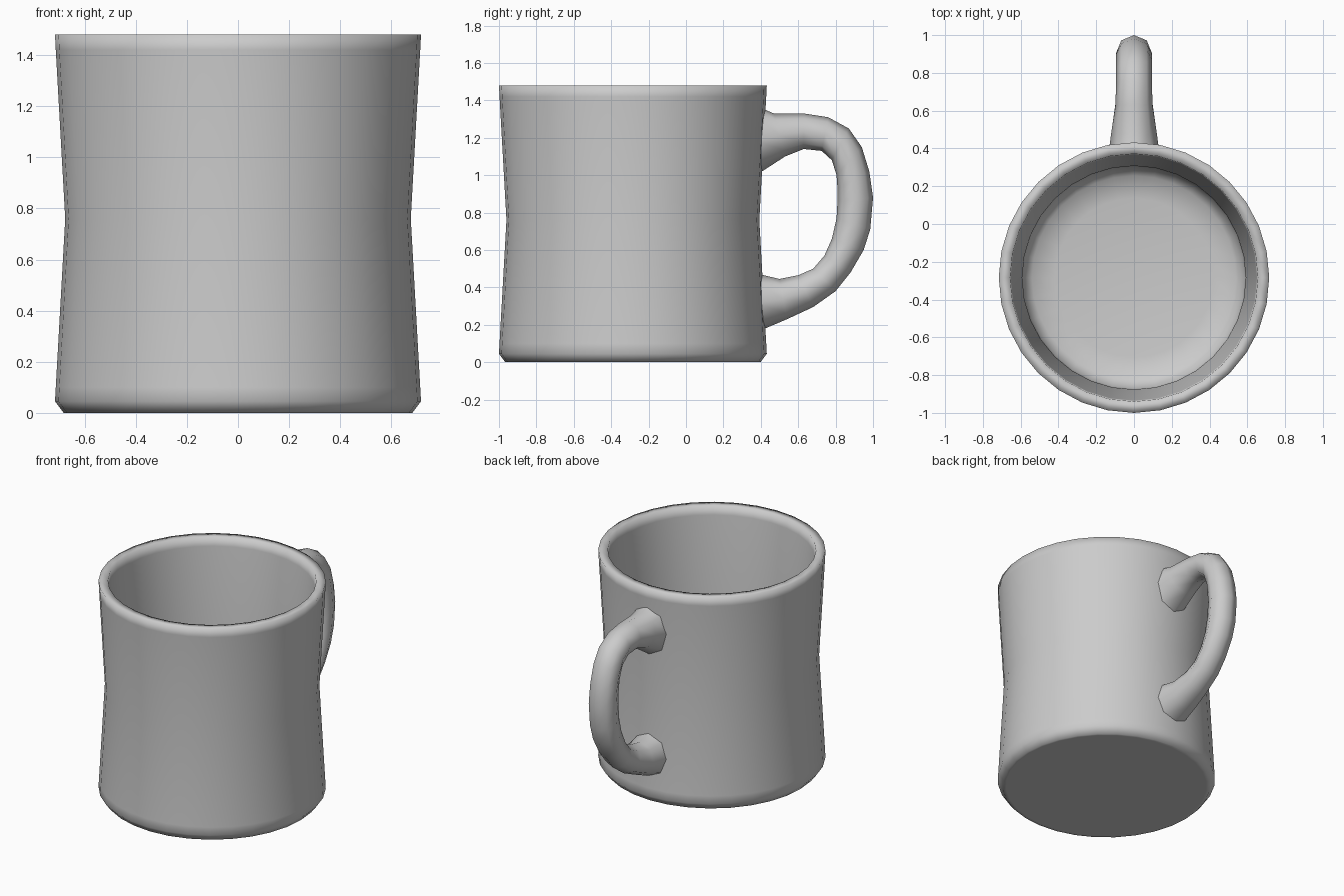
import bpy, bmesh
from math import sin, cos, pi, radians
from mathutils import Vector

if "Cube" in bpy.data.objects:
    bpy.data.objects.remove(bpy.data.objects["Cube"])

CY = -0.284  # mug axis position


def skin(name, rings, angle):
    """Bridge closed rings of points, cap both ends, shade smooth."""
    bm = bmesh.new()
    loops = [[bm.verts.new(p) for p in ring] for ring in rings]
    n = len(loops[0])
    for a, b in zip(loops, loops[1:]):
        for i in range(n):
            j = (i + 1) % n
            bm.faces.new((a[i], a[j], b[j], b[i]))
    bm.faces.new(loops[0][::-1])
    bm.faces.new(loops[-1])
    bmesh.ops.recalc_face_normals(bm, faces=bm.faces)
    mesh = bpy.data.meshes.new(name)
    bm.to_mesh(mesh)
    bm.free()
    obj = bpy.data.objects.new(name, mesh)
    bpy.context.collection.objects.link(obj)
    bpy.ops.object.select_all(action='DESELECT')
    bpy.context.view_layer.objects.active = obj
    obj.select_set(True)
    bpy.ops.object.shade_smooth_by_angle(angle=radians(angle))
    return obj


# Mug body: (radius, height) from the underside, up the outside, down the inside
profile = [(0.66, 0), (0.682, 0), (0.716, 0.045), (0.713, 0.1), (0.676, 0.76),
           (0.713, 1.42), (0.716, 1.48), (0.656, 1.48), (0.65, 1.42),
           (0.592, 0.76), (0.587, 0.16), (0.54, 0.11), (0.42, 0.09)]
SIDES = 32
skin("mug_body", [[(r * cos(2 * pi * i / SIDES), CY + r * sin(2 * pi * i / SIDES), z)
                   for i in range(SIDES)] for r, z in profile], 100)

# Handle: outer (y, z), inner (y, z), half width of each octagonal section
sections = [
    ((0.375, 1.37), (0.375, 1.00), 0.135), ((0.47, 1.33), (0.53, 1.10), 0.118),
    ((0.63, 1.33), (0.63, 1.14), 0.098), ((0.76, 1.31), (0.725, 1.13), 0.095),
    ((0.87, 1.25), (0.78, 1.08), 0.095), ((0.94, 1.15), (0.805, 1.00), 0.095),
    ((0.98, 1.02), (0.81, 0.93), 0.095), ((1.00, 0.88), (0.81, 0.86), 0.095),
    ((0.985, 0.71), (0.805, 0.77), 0.095), ((0.95, 0.60), (0.78, 0.66), 0.095),
    ((0.88, 0.48), (0.74, 0.57), 0.095), ((0.80, 0.38), (0.68, 0.50), 0.095),
    ((0.68, 0.295), (0.60, 0.465), 0.098), ((0.54, 0.23), (0.50, 0.445), 0.115),
    ((0.375, 0.16), (0.375, 0.475), 0.135)]
rings = []
for outer, inner, w in sections:
    o, i = Vector((0, *outer)), Vector((0, *inner))
    mid, half = (o + i) / 2, (o - i) / 2
    rings.append([mid + half * cos(k * pi / 4) + Vector((w * sin(k * pi / 4), 0, 0))
                  for k in range(8)])
skin("handle", rings, 60)
